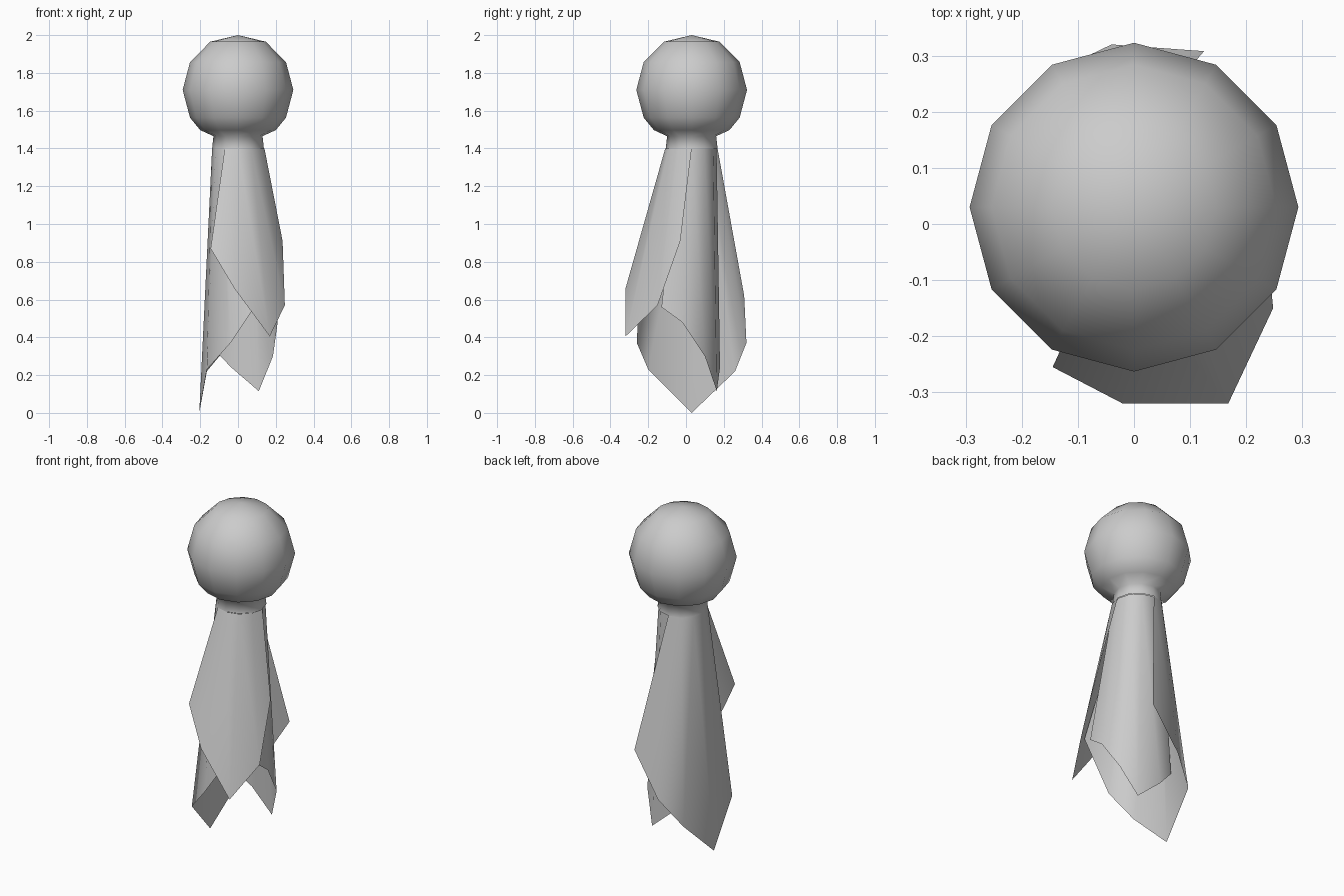
import bpy
import math

if "Cube" in bpy.data.objects:
    bpy.data.objects.remove(bpy.data.objects["Cube"])

CY = 0.03      # y of the ball's axis
SIDES = 12


def make(name, verts, faces):
    mesh = bpy.data.meshes.new(name)
    mesh.from_pydata(verts, [], faces)
    mesh.update()
    for p in mesh.polygons:
        p.use_smooth = True
    obj = bpy.data.objects.new(name, mesh)
    bpy.context.collection.objects.link(obj)
    return obj


def ring_point(r, deg, z):
    a = math.radians(deg)
    return (r * math.cos(a), CY + r * math.sin(a), z)


# Ball head flowing into a short open neck
profile = [(0.147, 1.965), (0.254, 1.857), (0.293, 1.71), (0.254, 1.563),
           (0.2, 1.497), (0.13, 1.465), (0.137, 1.4)]
verts = [ring_point(r, i * 360 / SIDES, z) for r, z in profile for i in range(SIDES)]
faces = []
for k in range(len(profile) - 1):
    for i in range(SIDES):
        j = (i + 1) % SIDES
        a, b = k * SIDES, (k + 1) * SIDES
        faces.append((a + j, a + i, b + i, b + j))
verts.append((0, CY, 2.0))
faces += [(len(verts) - 1, i, (i + 1) % SIDES) for i in range(SIDES)]
make("ball_head", verts, faces)


# Pointed cloth strips: each hem point hangs from one 30 degree step of the neck
def strip(name, radius, start, hem):
    n = len(hem)
    top = [ring_point(radius, start + 30 * i, 1.4) for i in range(n)]
    quads = [(i, n + i, n + i + 1, i + 1) for i in range(n - 1)]
    make(name, top + hem, quads)


strip("front_strip", 0.14, -120, [
    (-0.145, -0.255, 0.87), (-0.02, -0.32, 0.66), (0.168, -0.32, 0.405),
    (0.248, -0.15, 0.57), (0.236, -0.03, 0.91)])

strip("left_strip", 0.137, 90, [
    (0.125, 0.308, 0.62), (-0.04, 0.32, 0.37), (-0.165, 0.26, 0.22),
    (-0.205, 0.03, 0.0),
    (-0.165, -0.2, 0.23), (-0.04, -0.26, 0.37), (0.14, -0.25, 0.64)])

strip("back_right_strip", 0.132, -30, [
    (0.2, -0.13, 0.56), (0.21, -0.02, 0.48), (0.185, 0.1, 0.3),
    (0.11, 0.163, 0.115), (-0.035, 0.18, 0.24), (-0.16, 0.12, 0.37)])
